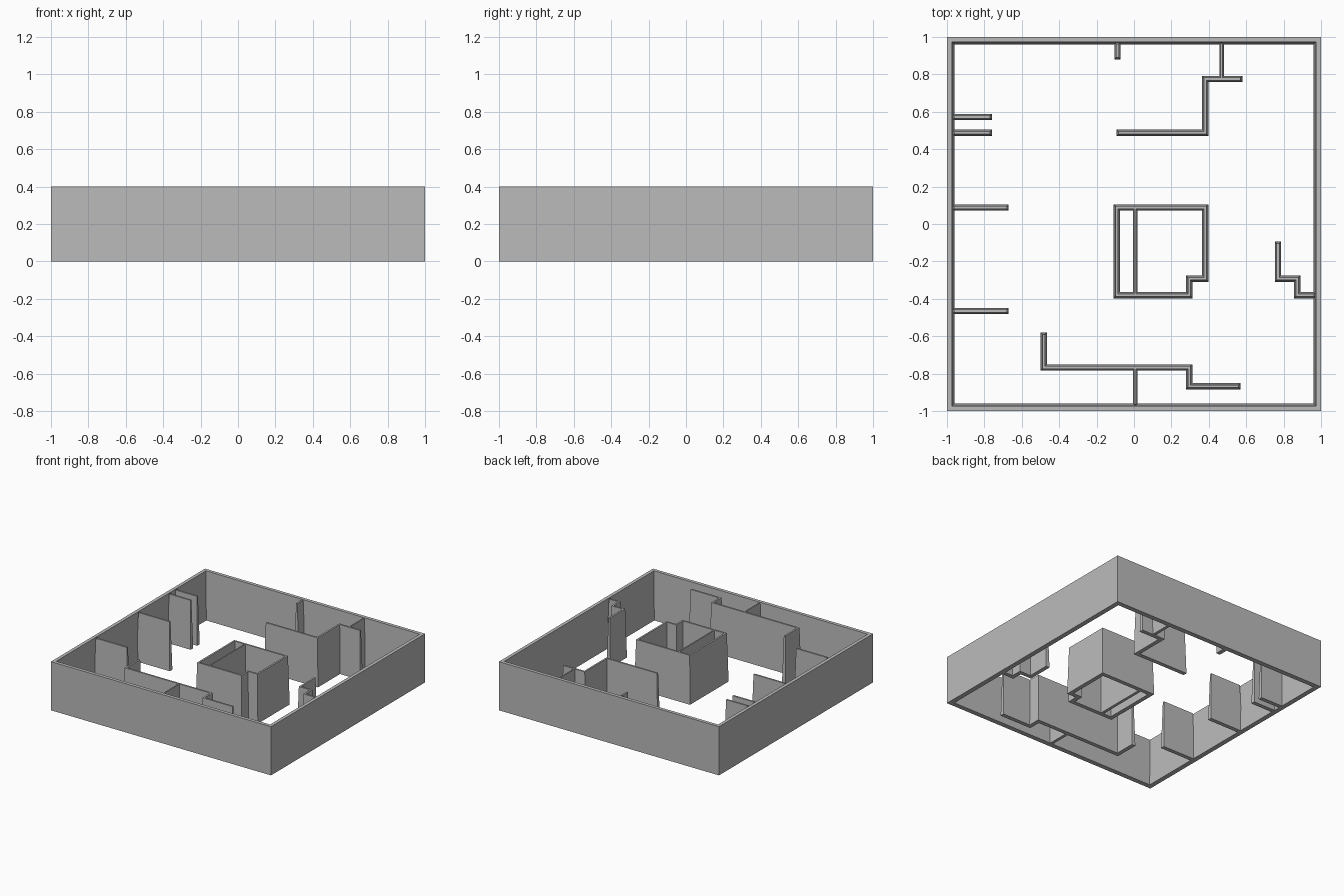
import bpy, bmesh
from mathutils import Vector

cube = bpy.data.objects.get("Cube")
if cube:
    bpy.data.objects.remove(cube, do_unlink=True)

HEIGHT = 0.4
grey = bpy.data.materials.new("wall_grey")
grey.use_nodes = True
COLOUR = (0.5, 0.5, 0.5, 1)
grey.diffuse_color = COLOUR
grey.node_tree.nodes["Principled BSDF"].inputs["Base Color"].default_value = COLOUR


def wall(name, path, low=(0.017, 0.017), top=(0.007, 0.007), closed=False):
    """Mitred wall along a path; low and top give left and right half widths."""
    pts = [Vector(p) for p in path]
    n = len(pts)
    bm = bmesh.new()
    rings = []
    for i, p in enumerate(pts):
        before = (p - pts[i - 1]).normalized() if closed or i > 0 else None
        after = (pts[(i + 1) % n] - p).normalized() if closed or i < n - 1 else None
        shift = Vector((0, 0))
        if before is None:
            shift = after * (low[0] - top[0])
        if after is None:
            shift = -before * (low[0] - top[0])
        a, b = before or after, after or before
        na, nb = Vector((-a.y, a.x)), Vector((-b.y, b.x))
        mitre = (na + nb) / (1 + na.dot(nb))
        ring = []
        for offset, z in ((low[0], 0), (-low[1], 0), (-top[1], HEIGHT), (top[0], HEIGHT)):
            q = p + mitre * offset + (shift if z else Vector((0, 0)))
            ring.append(bm.verts.new((q.x, q.y, z)))
        rings.append(ring)
    for i in range(n if closed else n - 1):
        r, s = rings[i], rings[(i + 1) % n]
        for k in range(4):
            m = (k + 1) % 4
            bm.faces.new((r[k], r[m], s[m], s[k]))
    if not closed:
        bm.faces.new(rings[0])
        bm.faces.new(rings[-1][::-1])
    bmesh.ops.recalc_face_normals(bm, faces=bm.faces)
    mesh = bpy.data.meshes.new(name)
    bm.to_mesh(mesh)
    bm.free()
    mesh.materials.append(grey)
    obj = bpy.data.objects.new(name, mesh)
    bpy.context.collection.objects.link(obj)


THIN = dict(low=(0.012, 0.012), top=(0.005, 0.005))
EDGE = 0.972

# Outer walls: upright outside, sloping inside
wall("outer_walls", [(-1, -1), (1, -1), (1, 1), (-1, 1)],
     low=(0.04, 0), top=(0.028, 0), closed=True)

# Short partitions on the left-hand side of the plan
for i, (y, end) in enumerate(((0.572, -0.76), (0.487, -0.76), (0.088, -0.67), (-0.465, -0.67))):
    wall(f"side_partition_{i + 1}", [(-EDGE, y), (end, y)])

# Back rooms
wall("back_stub", [(-0.088, EDGE), (-0.088, 0.88)])
wall("back_divider", [(0.468, EDGE), (0.468, 0.775)], **THIN)
wall("back_room_wall", [(0.58, 0.775), (0.38, 0.775), (0.38, 0.487), (-0.093, 0.487)])

# Central core with its divider
wall("core_walls", [(-0.093, 0.088), (0.38, 0.088), (0.38, -0.293),
                    (0.295, -0.293), (0.295, -0.38), (-0.093, -0.38)], closed=True)
wall("core_divider", [(0.006, 0.088), (0.006, -0.38)], **THIN)

# Stepped wall on the opposite side
wall("stepped_wall", [(0.77, -0.093), (0.77, -0.293), (0.872, -0.293),
                      (0.872, -0.38), (EDGE, -0.38)])

# Front rooms
wall("front_room_wall", [(-0.483, -0.58), (-0.483, -0.767), (0.295, -0.767),
                         (0.295, -0.867), (0.57, -0.867)])
wall("front_divider", [(0.006, -0.767), (0.006, -EDGE)], **THIN)
